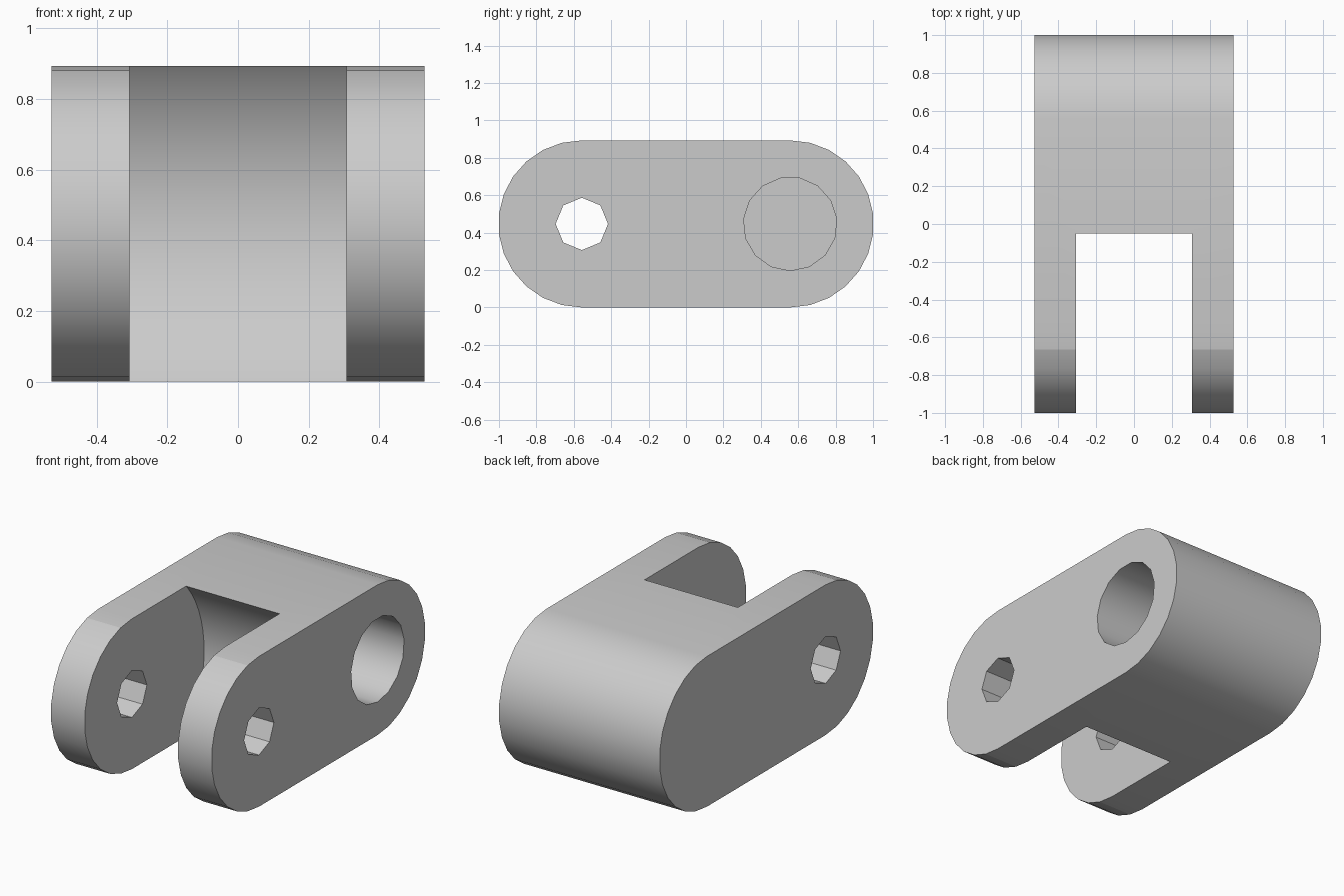
import bpy, bmesh
from math import cos, sin, pi, radians

if "Cube" in bpy.data.objects:
    bpy.data.objects.remove(bpy.data.objects["Cube"], do_unlink=True)

HALF_W, SLOT_W = 0.528, 0.307      # half widths of the body and the slot
R, CY = 0.4465, 0.557              # end radius and its centre distance
HOLE_FLOOR = -0.31                 # x where the blind bore stops

grey = bpy.data.materials.new("light grey")
grey.use_nodes = True
colour = (0.6, 0.6, 0.6, 1)
grey.diffuse_color = colour
grey.node_tree.nodes["Principled BSDF"].inputs["Base Color"].default_value = colour


def arc(cy, r, start, sweep, steps, count):
    """Points (y, z) on an arc around the mid height."""
    angles = [start + sweep * i / steps for i in range(count)]
    return [(cy + r * cos(a), R + r * sin(a)) for a in angles]


def prism(name, profile, x0, x1):
    """Extrude a y-z profile along x."""
    bm = bmesh.new()
    face = bm.faces.new([bm.verts.new((x0, y, z)) for y, z in profile])
    side = bmesh.ops.extrude_face_region(bm, geom=[face])["geom"]
    moved = [v for v in side if isinstance(v, bmesh.types.BMVert)]
    bmesh.ops.translate(bm, verts=moved, vec=(x1 - x0, 0, 0))
    bmesh.ops.recalc_face_normals(bm, faces=bm.faces)
    mesh = bpy.data.meshes.new(name)
    bm.to_mesh(mesh)
    bm.free()
    mesh.materials.append(grey)
    obj = bpy.data.objects.new(name, mesh)
    bpy.context.collection.objects.link(obj)
    return obj


# Rounded link body
outline = arc(CY, R, -pi / 2, pi, 13, 14) + arc(-CY, R, pi / 2, pi, 13, 14)
body = prism("clevis_link", outline, -HALF_W, HALF_W)

# Slot with a concave back, pin hole through both arms, blind bore
cutters = [
    prism("slot_cutter", arc(-CY, 0.677, 0, 2 * pi, 64, 64), -SLOT_W, SLOT_W),
    prism("pin_hole_cutter", arc(-CY, 0.14, 0, 2 * pi, 8, 8), -1, 1),
    prism("bore_cutter", arc(CY, 0.25, -pi / 2, 2 * pi, 15, 15), HOLE_FLOOR, 1),
]
bpy.context.view_layer.objects.active = body
for cutter in cutters:
    cutter.hide_render = True
    mod = body.modifiers.new(cutter.name, "BOOLEAN")
    mod.operation = "DIFFERENCE"
    mod.solver = "EXACT"
    mod.object = cutter
    bpy.ops.object.modifier_apply(modifier=mod.name)
    bpy.data.objects.remove(cutter, do_unlink=True)

# Smooth round surfaces, keep rims and the small hole crisp
bpy.ops.object.select_all(action="DESELECT")
body.select_set(True)
bpy.ops.object.shade_smooth_by_angle(angle=radians(30))

# Crease where the arm tips start to round off
crease_y = -CY - R * sin(pi / 13)
verts = body.data.vertices
for edge in body.data.edges:
    if all(abs(verts[i].co.y - crease_y) < 0.001 for i in edge.vertices):
        edge.use_edge_sharp = True
